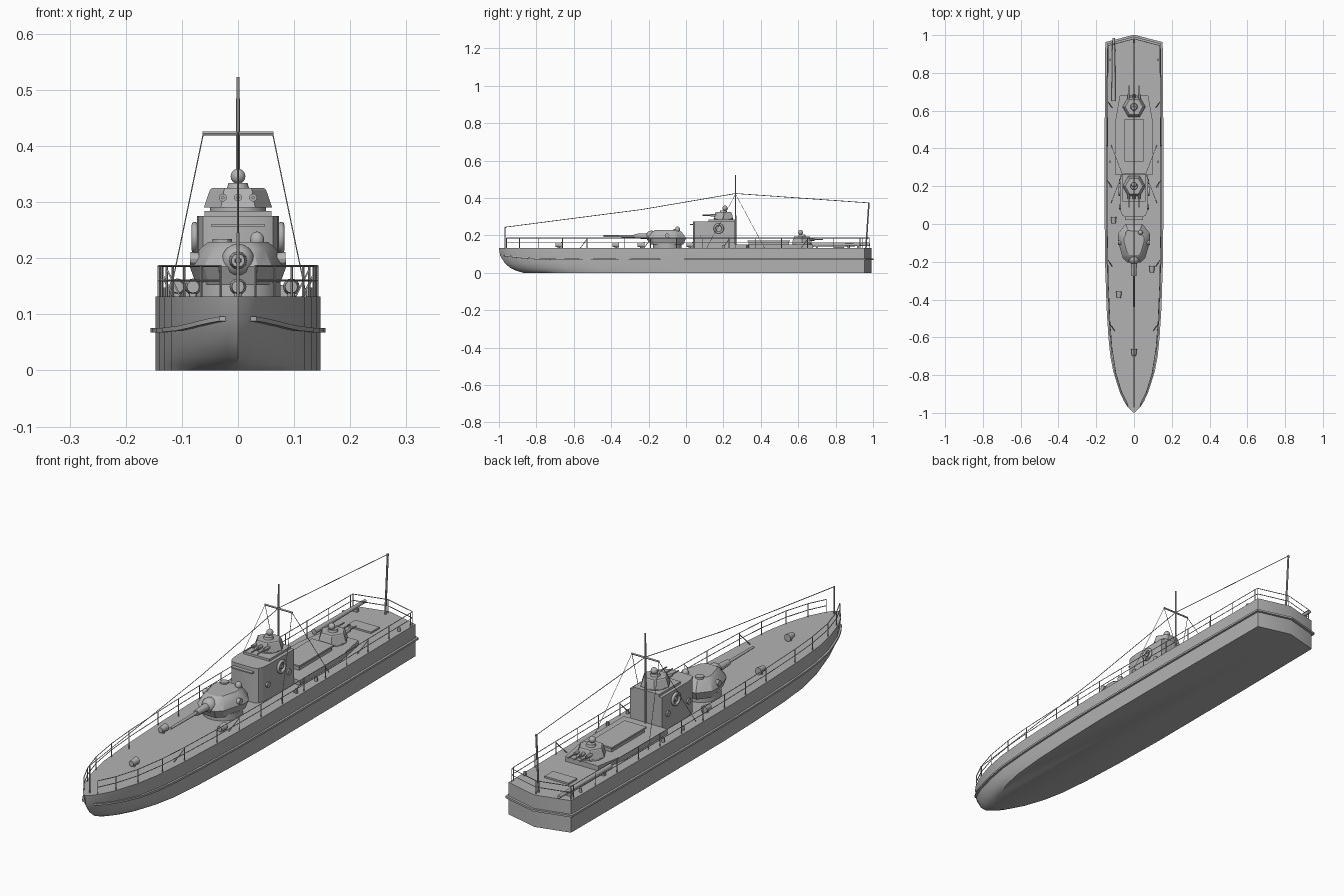
import bpy, bmesh, math
from mathutils import Vector

if "Cube" in bpy.data.objects:
    bpy.data.objects.remove(bpy.data.objects["Cube"])

grey = bpy.data.materials.new("ship grey")
grey.diffuse_color = (0.45, 0.45, 0.45, 1)
grey.use_nodes = True
grey.node_tree.nodes["Principled BSDF"].inputs["Base Color"].default_value = grey.diffuse_color


def finish(ob, angle=30):
    ob.data.materials.clear()
    ob.data.materials.append(grey)
    bpy.ops.object.select_all(action='DESELECT')
    bpy.context.view_layer.objects.active = ob
    ob.select_set(True)
    bpy.ops.object.shade_smooth_by_angle(angle=math.radians(angle))
    return ob


def mesh_object(name, verts, faces, angle=30):
    me = bpy.data.meshes.new(name)
    me.from_pydata(verts, [], faces)
    bm = bmesh.new()
    bm.from_mesh(me)
    bmesh.ops.remove_doubles(bm, verts=bm.verts, dist=1e-5)
    bmesh.ops.recalc_face_normals(bm, faces=bm.faces)
    bm.to_mesh(me)
    bm.free()
    ob = bpy.data.objects.new(name, me)
    bpy.context.collection.objects.link(ob)
    return finish(ob, angle)


def loft(name, rings, angle=30):
    """Closed skin through rings of equal point count, capped at both ends."""
    n = len(rings[0])
    verts = [p for r in rings for p in r]
    faces = [(k*n+i, k*n+(i+1) % n, (k+1)*n+(i+1) % n, (k+1)*n+i)
             for k in range(len(rings)-1) for i in range(n)]
    faces += [tuple(range(n)), tuple(range((len(rings)-1)*n, len(rings)*n))]
    return mesh_object(name, verts, faces, angle)


def plan(half, z, scale=1.0, y0=0.0):
    """Mirror a half outline (x, y) into a full ring at height z."""
    pts = half + [(-x, y) for x, y in reversed(half)]
    return [(x*scale, y0+(y-y0)*scale, z) for x, y in pts]


def box(name, x0, x1, y0, y1, z0, z1):
    return loft(name, [[(x0, y0, z), (x1, y0, z), (x1, y1, z), (x0, y1, z)] for z in (z0, z1)])


def rod(name, a, b, r1, r2=None, sides=12):
    a, b = Vector(a), Vector(b)
    q = (b-a).to_track_quat('Z', 'Y')
    rings = []
    for c, r in ((a, r1), (b, r1 if r2 is None else r2)):
        rings.append([tuple(c + q @ Vector((r*math.cos(t), r*math.sin(t), 0)))
                      for t in (2*math.pi*i/sides for i in range(sides))])
    return loft(name, rings)


def ball(name, c, r, sz=1.0):
    bpy.ops.mesh.primitive_uv_sphere_add(segments=14, ring_count=8, radius=r, location=c)
    ob = bpy.context.object
    ob.name = name
    ob.scale.z = sz
    return finish(ob, 40)


def wires(name, paths, r):
    """One tube object following several polylines."""
    cu = bpy.data.curves.new(name, 'CURVE')
    cu.dimensions = '3D'
    cu.bevel_depth, cu.bevel_resolution, cu.use_fill_caps = r, 0, True
    for path in paths:
        s = cu.splines.new('POLY')
        s.points.add(len(path)-1)
        for p, co in zip(s.points, path):
            p.co = (*co, 1)
    ob = bpy.data.objects.new(name, cu)
    bpy.context.collection.objects.link(ob)
    bpy.ops.object.select_all(action='DESELECT')
    bpy.context.view_layer.objects.active = ob
    ob.select_set(True)
    bpy.ops.object.convert(target='MESH')
    return finish(bpy.context.object)


def interp(table, t):
    for (a, u), (b, v) in zip(table, table[1:]):
        if t <= b:
            return u + (v-u)*(t-a)/(b-a)
    return table[-1][1]


# Hull: waterline outlines stacked from keel to deck
DECK = 0.132
STEM = [(0, -.87), (.01, -.905), (.025, -.938), (.05, -.968), (.09, -.993), (DECK, -1)]
BEAM = [(0, 0), (.015, .018), (.04, .037), (.1, .068), (.2, .1), (.3, .119),
        (.45, .132), (.65, .141), (.9, .147), (1.4, .147), (1.955, .143)]


def side(z):
    y0 = interp(STEM, z)
    return [(w, y0 + d/1.955*(.955-y0)) for d, w in BEAM]


def edge_x(y, z=DECK):
    return interp([(b, a) for a, b in side(z)], y)


loft("hull", [plan(side(z) + [(0, .992)], z) for z, _ in STEM], 35)

# Rubbing strake along both sides and round the stern
strake = []
for y in [-.97, -.94, -.9, -.85, -.78, -.7, -.6, -.45, -.2, .1, .5, .955]:
    z = interp([(-.97, .092), (-.9, .084), (-.8, .075), (-.6, .072), (1, .072)], y)
    strake.append((edge_x(y, z), y, z))
strake.append((0, .994, .072))
for s in (1, -1):
    rings = []
    for x, y, z in strake:
        o = .009 if y < .98 else 0
        e = .008 if y > .95 else 0
        rings.append([(s*max(x-.006, 0), y-.004, z-.004), (s*(x+o), y+e, z-.004),
                      (s*(x+o), y+e, z+.004), (s*max(x-.006, 0), y-.004, z+.004)])
    loft("strake", rings)

# Railings with posts and diagonal braces
post_y = [-.96, -.89, -.79, -.66, -.53, -.33, -.19, -.05, .09, .23, .37, .51, .65, .79, .93]
for s in (1, -1):
    line = [(s*(edge_x(y)-.006), y) for y in post_y] + [(s*.135, .945), (0, .98)]
    wires("railing", [[(x, y, z) for x, y in line] for z in (.16, .186)], .0018)
    wires("railing_posts", [[(x, y, DECK), (x, y, .187)] for x, y in line], .0022)
    wires("railing_braces", [[(s*(edge_x(y)-.006), y, .18), (s*(edge_x(y)-.03), y-.035, DECK)]
                             for y in (-.53, -.19, .23, .65)], .0018)

# Main gun turret
gun_half = [(.035, -.205), (.06, -.18), (.086, -.085), (.084, -.05), (.045, .0)]
rod("turret_ring", (0, -.1, DECK), (0, -.1, .158), .076, sides=28)
loft("main_turret", [plan(gun_half, z, k, -.1) for z, k in
                     ((.152, .86), (.185, 1), (.218, .78), (.229, .62))], 25)
ball("mantlet", (0, -.185, .196), .03)
rod("gun_sleeve", (0, -.19, .196), (0, -.275, .196), .017, .012)
rod("gun_barrel", (0, -.27, .196), (0, -.44, .196), .0065, .005)
ball("turret_cupola", (.034, -.045, .232), .013, 1.2)
rod("turret_hatch", (-.028, -.05, .225), (-.028, -.05, .234), .017)
for s in (1, -1):
    rod("turret_port", (s*.07, -.1, .198), (s*.085, -.1, .199), .012)

# Bridge house with rounded front
bridge_half = [(.045, .037), (.062, .045), (.07, .065), (.073, .1), (.073, .262)]
loft("bridge", [plan(bridge_half, z) for z in (DECK, .275)])
box("bridge_roof", -.06, .06, .12, .262, .274, .284)
box("bridge_visor", -.047, .047, .022, .06, .256, .261)
for s in (1, -1):
    bpy.ops.mesh.primitive_torus_add(major_radius=.022, minor_radius=.006, major_segments=24,
                                     minor_segments=8, location=(s*.077, .175, .237),
                                     rotation=(0, math.pi/2, 0))
    bpy.context.object.name = "life_ring"
    finish(bpy.context.object, 60)
    rod("side_lamp", (s*.07, .175, .237), (s*.08, .175, .237), .009)
    for y in (.09, .225):
        rod("bridge_port", (s*.07, y, .195), (s*.079, y, .195), .012)

# Aft deckhouse, hatches
loft("deckhouse", [plan([(.1, .262), (.1, .54), (.075, .68)], z) for z in (DECK, .152)])
box("long_hatch", -.045, .045, .335, .55, .15, .168)
box("long_hatch_lid", -.05, .05, .33, .555, .167, .174)
box("stern_hatch", -.055, .055, .79, .845, DECK, .139)


# Small hexagonal machine-gun turrets
def small_turret(name, y, z, face):
    hexa = [[(.061*k*math.cos(i*math.pi/3), y+.061*k*math.sin(i*math.pi/3), z+h)
             for i in range(6)] for h, k in ((.008, 1), (.04, .82), (.043, .76))]
    rod(name + "_ring", (0, y, z), (0, y, z+.01), .05, sides=20)
    loft(name, hexa, 15)
    rod(name + "_hatch", (0, y, z+.042), (0, y, z+.052), .02, .017)
    ball(name + "_cupola", (0, y-face*.008, z+.064), .0135)
    for x in (-.027, 0, .027):
        rod(name + "_sleeve", (x, y+face*.035, z+.026), (x, y+face*.068, z+.026), .007)
        rod(name + "_gun", (x, y+face*.06, z+.026), (x, y+face*.112, z+.026), .003, sides=8)


small_turret("bridge_turret", .2, .282, -1)
small_turret("aft_turret", .62, .152, 1)

# Mast, yard, poles and aerial rigging
rod("mast", (0, .265, DECK), (0, .265, .523), .0042, .003)
rod("yard", (-.063, .265, .422), (.063, .265, .422), .0035)
rod("bow_staff", (0, -.968, DECK), (0, -.968, .246), .003)
rod("stern_staff", (0, .962, DECK), (0, .978, .376), .004)
wires("aerial", [[(0, -.968, .244), (0, -.24, .338), (0, .265, .424), (0, .977, .374)]], .0018)
wires("stays", [[(s*.062, .265, .421), (s*.122, y, DECK)] for s in (1, -1) for y in (.11, .42)], .0011)

# Deck fittings: cowl vents, stowed spar, stern bollards
for x, y in ((0, -.68), (-.08, -.375), (.095, -.24), (-.108, .02)):
    rod("vent_stem", (x, y, DECK), (x, y, .15), .007)
    rod("vent_cowl", (x, y-.018, .149), (x, y+.018, .149), .011, .015)
rod("stowed_spar", (-.108, .65, .15), (-.108, .985, .15), .011, .007)
for y in (.7, .92):
    box("spar_cradle", -.12, -.096, y-.006, y+.006, DECK, .146)
for s in (1, -1):
    for y in (.2, .33, .87):
        rod("bollard", (s*.127, y, DECK), (s*.127, y, .148), .006)
